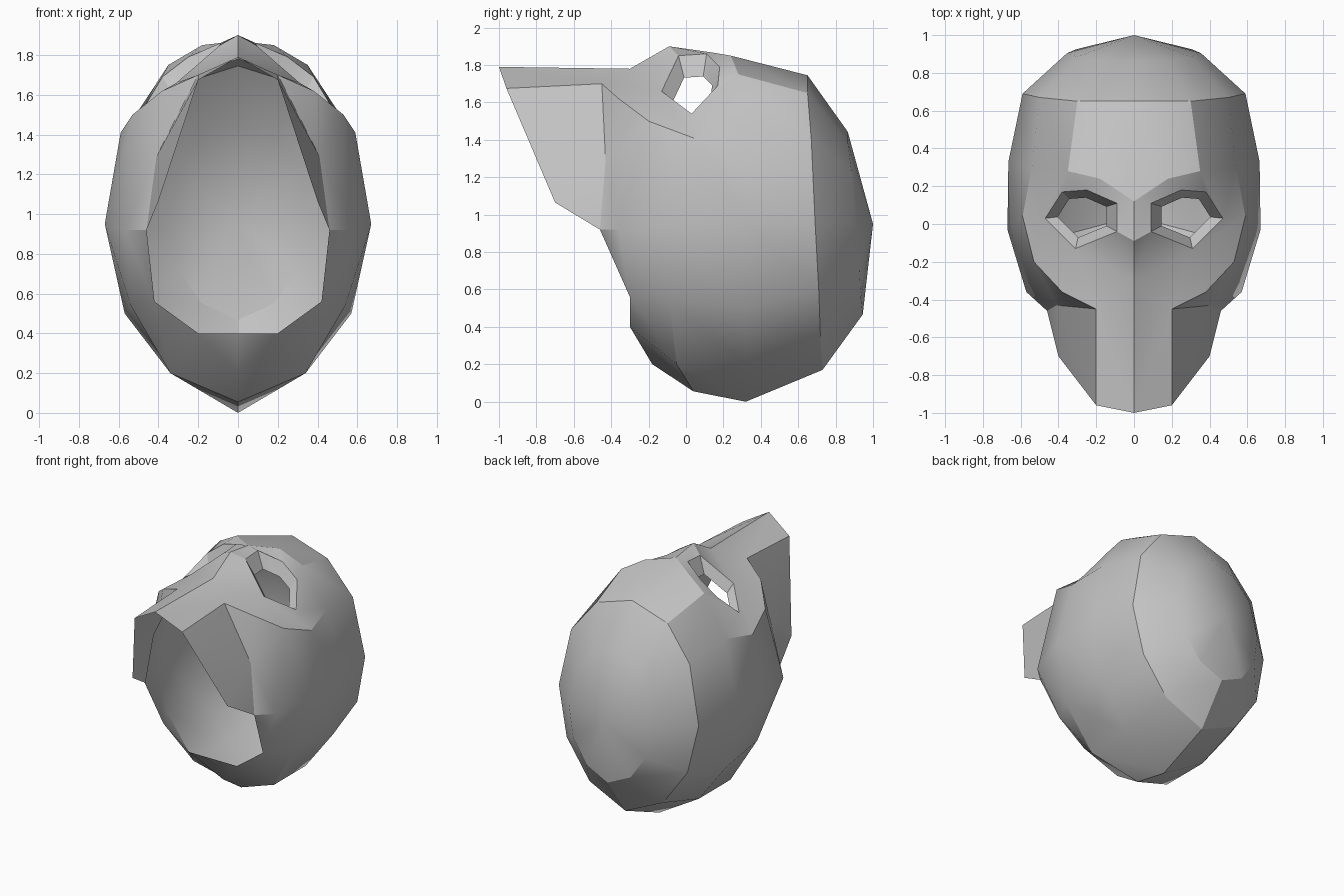
import bpy
import bmesh
import math
from mathutils import Vector

cube = bpy.data.objects.get("Cube")
if cube:
    bpy.data.objects.remove(cube, do_unlink=True)

# One flat grey
grey = bpy.data.materials.new("plain grey")
grey.use_nodes = True
shade = (0.55, 0.55, 0.55, 1)
grey.diffuse_color = shade
grey.node_tree.nodes["Principled BSDF"].inputs["Base Color"].default_value = shade

bm = bmesh.new()


def patch(*points):
    """Add one polygon and its mirror image, skipping repeated points."""
    corners = []
    for p in points:
        p = Vector(p)
        if all((p - q).length > 0.0001 for q in corners):
            corners.append(p)
    if len(corners) < 3:
        return
    for side in (1, -1):
        bm.faces.new([bm.verts.new((side * p.x, p.y, p.z)) for p in corners])


def strip(first, second, closed=False):
    """Bridge two equally long lines of points."""
    count = len(first)
    for i in range(count if closed else count - 1):
        j = (i + 1) % count
        patch(first[i], first[j], second[j], second[i])


# Centre line of the face
snout_tip = (0, -1, 1.79)
bridge = (0, -.3, 1.78)
glabella = (0, -.09, 1.9)
crown = (0, .12, 1.87)

# Brow and cheekbone
brow_inner = (.18, .24, 1.85)
brow_outer = (.35, .28, 1.75)
temple = (.54, .3, 1.46)
cheek_back = (.59, .04, 1.41)
cheek_mid = (.53, -.2, 1.5)
cheek_front = (.38, -.36, 1.62)
snout_base = (.2, -.45, 1.7)

# Snout edge, hollow behind it and rim of the front opening
snout_corner = (.2, -.96, 1.675)
snout_low = (.4, -.7, 1.065)
hollow = (.41, -.43, 1.29)
rim_side = (.46, -.46, .92)
rim_low = (.42, -.3, .56)
rim_bottom = (.2, -.3, .4)
rim_centre = (0, -.3, .4)
chin = (0, -.18, .2)
jaw = (.57, -.36, .92)

# Cross-sections of the skull, from top to bottom
middle = [cheek_back, (.67, -.03, .95), (.54, -.09, .54),
          (.34, -.05, .2), (0, .04, .055)]
rear = [brow_outer, temple, (.665, .33, .97), (.57, .33, .5),
        (.34, .33, .2), (0, .32, 0)]
crease = [(0, .65, 1.745), (.3, .65, 1.65), (.5, .67, 1.4), (.59, .69, .96),
          (.51, .71, .59), (.31, .72, .31), (0, .73, .17)]

# Rounded back cap: the crease ring shrunk towards a pole
pole = Vector((0, 1, .95))
cap = [(x * .6, y + .215, pole.z + (z - pole.z) * .62) for x, y, z in crease]
strip(crease, cap)
strip(cap, [pole] * len(cap))

# Skull sides, underside and forehead
strip([crown, brow_inner, brow_outer], [crease[0], crease[0], crease[1]])
strip(rear, crease[1:])
strip(middle, rear[1:])
strip([cheek_mid, jaw, rim_low, rim_bottom, chin], middle)
patch(rim_bottom, rim_centre, chin)

# Snout and hollow under the cheekbone
patch(snout_tip, snout_corner, snout_base, bridge)
patch(snout_corner, snout_low, hollow, snout_base)
patch(snout_low, rim_side, hollow)
strip([snout_base, hollow, hollow, rim_side, rim_low],
      [cheek_front, cheek_front, cheek_mid, jaw, jaw])

# Eye opening and the face around it
eye = [(.09, -.04, 1.85), (.09, .11, 1.86), (.25, .18, 1.79),
       (.38, .17, 1.69), (.47, .03, 1.54), (.31, -.13, 1.66)]
surround = [bridge, glabella, crown, brow_inner, brow_outer, temple,
            cheek_back, cheek_mid, cheek_front, snout_base, bridge]
inner, top, brow, outer, corner, lower = eye
strip(surround, [inner, inner, top, brow, outer, corner,
                 corner, lower, lower, lower, lower], closed=True)

# Tapered socket wall going inward
centre = sum((Vector(p) for p in eye), Vector()) / len(eye)
socket = []
for p in eye:
    q = centre.lerp(Vector(p), .68)
    q.z -= .08
    socket.append(q)
strip(eye, socket, closed=True)

# Weld the halves and finish the shell
bmesh.ops.remove_doubles(bm, verts=bm.verts[:], dist=0.0005)
bmesh.ops.recalc_face_normals(bm, faces=bm.faces[:])
back = max(bm.faces, key=lambda f: f.calc_center_median().y)
if back.normal.y < 0:
    bmesh.ops.reverse_faces(bm, faces=bm.faces[:])
mesh = bpy.data.meshes.new("head_shell")
bm.to_mesh(mesh)
bm.free()
mesh.materials.append(grey)
head = bpy.data.objects.new("head_shell", mesh)
bpy.context.collection.objects.link(head)
bpy.context.view_layer.objects.active = head
head.select_set(True)
bpy.ops.object.shade_smooth_by_angle(angle=math.radians(30))
